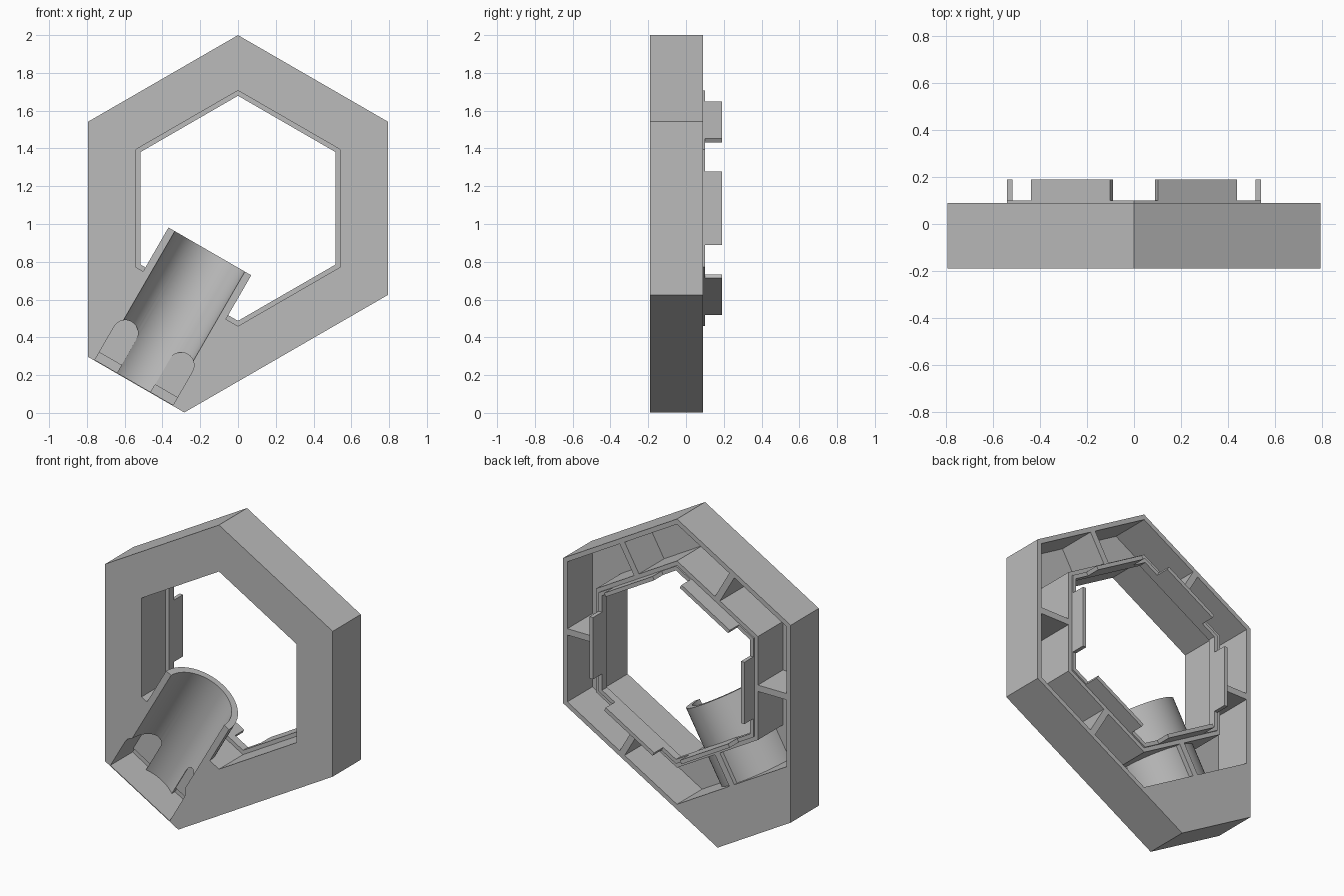
import bpy, bmesh
from math import sin, cos, pi, radians
from mathutils import Vector

if "Cube" in bpy.data.objects:
    bpy.data.objects.remove(bpy.data.objects["Cube"])

CENTRE_Z = 1.083
FRONT, BACK = -0.19, 0.09
SIDES = [radians(60 * i) for i in range(6)]
SPOUT = SIDES[4]          # lower side that carries the channel
AXIS = -0.015             # sideways offset of the channel

grey = bpy.data.materials.new("light grey")
grey.use_nodes = True
colour = (0.5, 0.5, 0.5, 1)
grey.diffuse_color = colour
grey.node_tree.nodes["Principled BSDF"].inputs["Base Color"].default_value = colour


def at(angle, u, v, y):
    """Point v outwards along a side's normal and u along the side."""
    return Vector((v * cos(angle) - u * sin(angle), y,
                   CENTRE_Z + v * sin(angle) + u * cos(angle)))


def prism(name, points, offset):
    bm = bmesh.new()
    face = bm.faces.new([bm.verts.new(p) for p in points])
    new = bmesh.ops.extrude_face_region(bm, geom=[face])["geom"]
    bmesh.ops.translate(bm, vec=offset,
                        verts=[g for g in new if isinstance(g, bmesh.types.BMVert)])
    bmesh.ops.recalc_face_normals(bm, faces=bm.faces)
    mesh = bpy.data.meshes.new(name)
    bm.to_mesh(mesh)
    bm.free()
    mesh.materials.append(grey)
    ob = bpy.data.objects.new(name, mesh)
    bpy.context.collection.objects.link(ob)
    return ob


def hexagon(name, apothem, y0, y1, spout=None):
    """Hexagonal prism; one side may be pushed further out."""
    reach = [apothem] * 6
    reach[4] = spout or apothem
    points = []
    for i, a in enumerate(SIDES):
        d, e = reach[i], reach[(i + 1) % 6]
        u = (e - d * cos(pi / 3)) / sin(pi / 3)
        points.append(at(a, u, d, y0))
    return prism(name, points, Vector((0, y1 - y0, 0)))


def block(name, angle, half, v0, v1, y0, y1, mid=0):
    corners = [(mid - half, v0), (mid + half, v0), (mid + half, v1), (mid - half, v1)]
    return prism(name, [at(angle, u, v, y0) for u, v in corners],
                 Vector((0, y1 - y0, 0)))


def rod(name, radius, v0, v1, arc, steps):
    """Round bar lying along the channel, centred on the front plane."""
    count = steps + 1 if arc < 2 * pi else steps
    pts = [at(SPOUT, AXIS + radius * cos(arc * i / steps), v0,
              FRONT + radius * sin(arc * i / steps)) for i in range(count)]
    return prism(name, pts, at(SPOUT, 0, v1, 0) - at(SPOUT, 0, v0, 0))


def combine(target, tool, operation):
    mod = target.modifiers.new("combine", "BOOLEAN")
    mod.operation, mod.solver, mod.object = operation, "EXACT", tool
    bpy.context.view_layer.objects.active = target
    bpy.ops.object.modifier_apply(modifier=mod.name)
    bpy.data.objects.remove(tool)


# Frame with its opening and hollow back
frame = hexagon("frame", 0.794, FRONT, BACK, 1.078)
combine(frame, hexagon("opening", 0.54, -0.4, 0.4), "DIFFERENCE")
hollow = hexagon("hollow", 0.765, -0.16, 0.3)
combine(hollow, hexagon("hollow_core", 0.565, -0.3, 0.4), "DIFFERENCE")
combine(frame, hollow, "DIFFERENCE")

# Stiffening ribs across the hollow
for a in SIDES:
    combine(frame, block("rib", a, 0.02, 0.55, 0.78, -0.175, BACK), "UNION")

# Half-round channel entering the opening
combine(frame, rod("channel_shell", 0.253, 0.272, 1.07, pi, 32), "UNION")
combine(frame, rod("channel_bore", 0.214, 0.2, 1.073, 2 * pi, 64), "DIFFERENCE")

# Round-topped slots at the channel's closed end
for mid in (-0.187, 0.155):
    r, v_top = 0.068, 0.87
    outline = [at(SPOUT, mid + r, 1.073, -0.3), at(SPOUT, mid - r, 1.073, -0.3)]
    outline += [at(SPOUT, mid - r * cos(pi * i / 16), v_top - r * sin(pi * i / 16), -0.3)
                for i in range(17)]
    combine(frame, prism("slot", outline, Vector((0, 0.305, 0))), "DIFFERENCE")
    combine(frame, block("slot_step", SPOUT, r, 1.028, 1.073, -0.3, 0.03, mid),
            "DIFFERENCE")

# Raised lip round the opening, with one clip tab per side
lip = hexagon("lip", 0.54, 0.05, 0.1)
combine(lip, hexagon("lip_opening", 0.516, -0.3, 0.4), "DIFFERENCE")
for a in SIDES:
    block("clip_tab", a, 0.195, 0.516, 0.54, 0.095, 0.19)

# Smooth the round channel, keep corners crisp
bpy.ops.object.select_all(action="DESELECT")
frame.select_set(True)
bpy.context.view_layer.objects.active = frame
bpy.ops.object.shade_smooth_by_angle(angle=radians(30))
